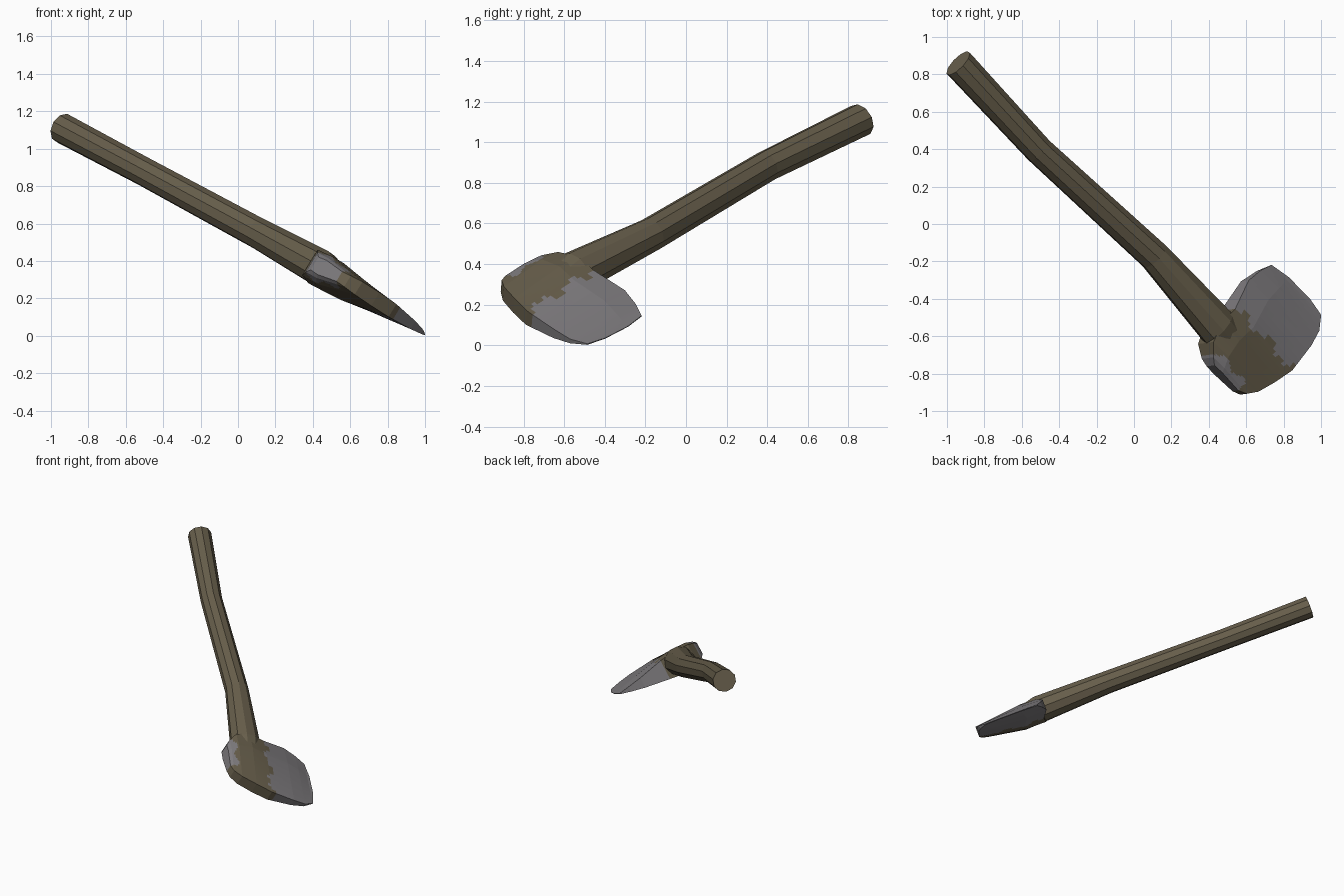
import bpy, bmesh, math
from mathutils import Vector

if "Cube" in bpy.data.objects:
    bpy.data.objects.remove(bpy.data.objects["Cube"])

# local frame: U along the handle, V towards the cutting edge, W across the blade
ORIGIN = Vector((-0.94, 0.86, 1.11))
U = Vector((0.66, -0.666, -0.347)).normalized()
W = Vector((0.519, 0.07, 0.852))
W = (W - U * W.dot(U)).normalized()
V = W.cross(U)


def place(u, v, w):
    return ORIGIN + U * u + V * v + W * w


def material(name, rgb):
    m = bpy.data.materials.new(name)
    m.diffuse_color = (*rgb, 1)
    m.use_nodes = True
    m.node_tree.nodes["Principled BSDF"].inputs["Base Color"].default_value = m.diffuse_color
    return m


wood = material("brown_wood", (0.135, 0.112, 0.070))
steel = material("grey_steel", (0.21, 0.20, 0.21))


def finish(bm, name, mats):
    bmesh.ops.recalc_face_normals(bm, faces=bm.faces)
    me = bpy.data.meshes.new(name)
    bm.to_mesh(me)
    bm.free()
    for m in mats:
        me.materials.append(m)
    ob = bpy.data.objects.new(name, me)
    bpy.context.collection.objects.link(ob)
    return ob


# handle: ten-sided loft along a gently curved path (u, v, w, radius v, radius w)
PATH = [(0, 0, 0, .086, .082), (.673, -.022, -.004, .078, .078),
        (1.575, .025, -.008, .085, .084), (2.12, 0, -.02, .112, .102),
        (2.3, 0, -.03, .09, .06)]
N = 10
bm = bmesh.new()
rings = []
for u, v, w, rv, rw in PATH:
    rings.append([bm.verts.new(place(u, v + rv * math.cos(2 * math.pi * i / N),
                                     w + rw * math.sin(2 * math.pi * i / N)))
                  for i in range(N)])
for a, b in zip(rings, rings[1:]):
    for i in range(N):
        j = (i + 1) % N
        bm.faces.new((a[i], a[j], b[j], b[i]))
bm.faces.new(rings[0])
bm.faces.new(rings[-1])
finish(bm, "handle", [wood])

# axe head: stations from butt to edge (v, u start, u end, half thickness start/middle/end)
STATIONS = [(-.185, 2.22, 2.42, .040, .045, .030),
            (-.165, 2.18, 2.47, .060, .062, .034),
            (-.11, 2.12, 2.515, .080, .085, .040),
            (0, 2.09, 2.56, .092, .092, .042),
            (.12, 2.11, 2.60, .075, .078, .040),
            (.31, 2.09, 2.61, .040, .046, .025),
            (.41, 2.12, 2.602, .020, .024, .012),
            (.487, 2.16, 2.56, .003, .003, .003),
            (.508, 2.28, 2.45, .002, .002, .002)]
NU, SUB = 20, 5
rows = []
for s, t in zip(STATIONS, STATIONS[1:]):
    rows += [[p + (q - p) * k / SUB for p, q in zip(s, t)] for k in range(SUB)]
rows.append(list(STATIONS[-1]))


def half(row, f):
    h0, h1, h2 = row[3:]
    return h0 + (h1 - h0) * f / .3 if f < .3 else h1 + (h2 - h1) * (f - .3) / .7


bm = bmesh.new()
loops = []
for r in rows:
    loop = []
    for side in (1, -1):
        for k in range(NU + 1):
            f = (k if side > 0 else NU - k) / NU
            loop.append(bm.verts.new(place(r[1] + (r[2] - r[1]) * f, r[0],
                                           -.03 + side * half(r, f))))
    loops.append(loop)
for a, b in zip(loops, loops[1:]):
    for i in range(len(a)):
        j = (i + 1) % len(a)
        bm.faces.new((a[i], a[j], b[j], b[i]))
bm.faces.new(loops[0])
bm.faces.new(loops[-1])
# bare steel past a ragged line on the blade and on the butt
for f in bm.faces:
    p = f.calc_center_median() - ORIGIN
    u, v = p.dot(U), p.dot(V)
    line = .125 + .022 * math.sin(u * 27) + .012 * math.sin(u * 61)
    butt = -.135 + .015 * math.sin(u * 40)
    f.material_index = 1 if v > line or (v < butt and u < 2.42) else 0
finish(bm, "axe_head", [wood, steel])
